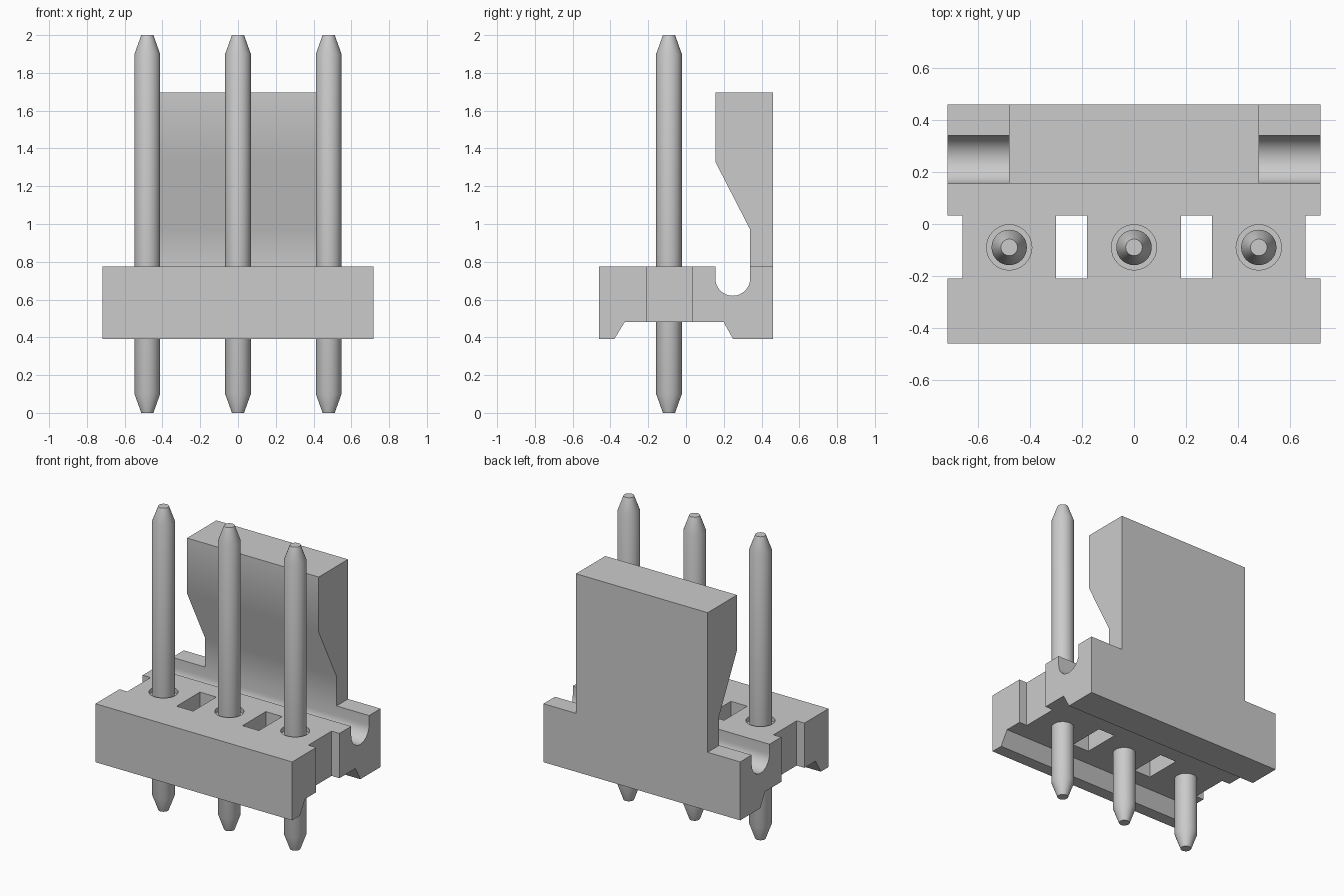
import bpy, bmesh
from math import pi, cos, sin, radians

if "Cube" in bpy.data.objects:
    bpy.data.objects.remove(bpy.data.objects["Cube"])

grey = bpy.data.materials.new("light_grey")
grey.use_nodes = True
colour = (0.6, 0.6, 0.6, 1)
grey.diffuse_color = colour
grey.node_tree.nodes["Principled BSDF"].inputs["Base Color"].default_value = colour

PITCH, PIN_Y = 0.48, -0.09
HALF, SHOULDER = 0.717, 0.775
BACK, CHANNEL_FRONT, CHANNEL_BACK = 0.46, 0.155, 0.34


def finish(name, bm):
    bmesh.ops.recalc_face_normals(bm, faces=bm.faces)
    mesh = bpy.data.meshes.new(name)
    bm.to_mesh(mesh)
    bm.free()
    mesh.materials.append(grey)
    obj = bpy.data.objects.new(name, mesh)
    bpy.context.collection.objects.link(obj)
    return obj


def extrude_x(name, profile, x0, x1):
    """Extrude a (y, z) outline from x0 to x1."""
    bm = bmesh.new()
    face = bm.faces.new([bm.verts.new((x0, y, z)) for y, z in profile])
    new = bmesh.ops.extrude_face_region(bm, geom=[face])["geom"]
    verts = [v for v in new if isinstance(v, bmesh.types.BMVert)]
    bmesh.ops.translate(bm, verts=verts, vec=(x1 - x0, 0, 0))
    return finish(name, bm)


def lathe(name, x, y, profile, sides=32):
    """Solid of revolution from (radius, z) rings, lowest first."""
    bm = bmesh.new()
    rings = [[bm.verts.new((x + r * cos(2 * pi * i / sides),
                            y + r * sin(2 * pi * i / sides), z))
              for i in range(sides)] for r, z in profile]
    for a, b in zip(rings, rings[1:]):
        for i in range(sides):
            j = (i + 1) % sides
            bm.faces.new((a[i], a[j], b[j], b[i]))
    bm.faces.new(rings[0])
    bm.faces.new(rings[-1])
    return finish(name, bm)


def smooth(obj):
    bpy.ops.object.select_all(action='DESELECT')
    obj.select_set(True)
    bpy.context.view_layer.objects.active = obj
    bpy.ops.object.shade_smooth_by_angle(angle=radians(30))


def cut(obj, cutter):
    mod = obj.modifiers.new("cut", 'BOOLEAN')
    mod.operation, mod.solver, mod.object = 'DIFFERENCE', 'EXACT', cutter
    bpy.ops.object.select_all(action='DESELECT')
    obj.select_set(True)
    bpy.context.view_layer.objects.active = obj
    bpy.ops.object.modifier_apply(modifier=mod.name)
    bpy.data.objects.remove(cutter)


# Housing outline: feet, locking wall and rounded channel
r = (CHANNEL_BACK - CHANNEL_FRONT) / 2
mid = CHANNEL_FRONT + r
channel = [(mid + r * cos(a), 0.62 + r + r * sin(a))
           for a in (-pi * i / 16 for i in range(17))]
outline = [(-BACK, 0.39), (-0.38, 0.39), (-0.325, 0.48), (0.20, 0.48),
           (0.25, 0.39), (BACK, 0.39), (BACK, 1.695), (CHANNEL_FRONT, 1.695),
           (CHANNEL_FRONT, 1.33), (CHANNEL_BACK, 0.97)]
outline += channel + [(CHANNEL_FRONT, SHOULDER), (-BACK, SHOULDER)]
housing = extrude_x("housing", outline, -HALF, HALF)

slot = [(-0.21, 0.3), (0.032, 0.3), (0.032, 0.9), (-0.21, 0.9)]
shoulder = [(mid, SHOULDER), (0.6, SHOULDER), (0.6, 1.8), (0.1, 1.8), (0.1, 1.0)]
for side in (-1, 1):
    # Wall shoulders, end notches and slots between the pins
    cut(housing, extrude_x("shoulder_cutter", shoulder, side * PITCH, side * 0.9))
    cut(housing, extrude_x("notch_cutter", slot, side * 0.66, side * 0.9))
    cut(housing, extrude_x("slot_cutter", slot, side * 0.18, side * 0.30))

# Pins standing in shallow round recesses
pin_profile = [(0.032, 0), (0.068, 0.1), (0.068, 1.9), (0.032, 2)]
for label, x in (("right", -PITCH), ("middle", 0), ("left", PITCH)):
    cut(housing, lathe("recess_cutter", x, PIN_Y, [(0.087, SHOULDER - 0.03), (0.087, 0.9)]))
    smooth(lathe(label + "_pin", x, PIN_Y, pin_profile))
smooth(housing)
